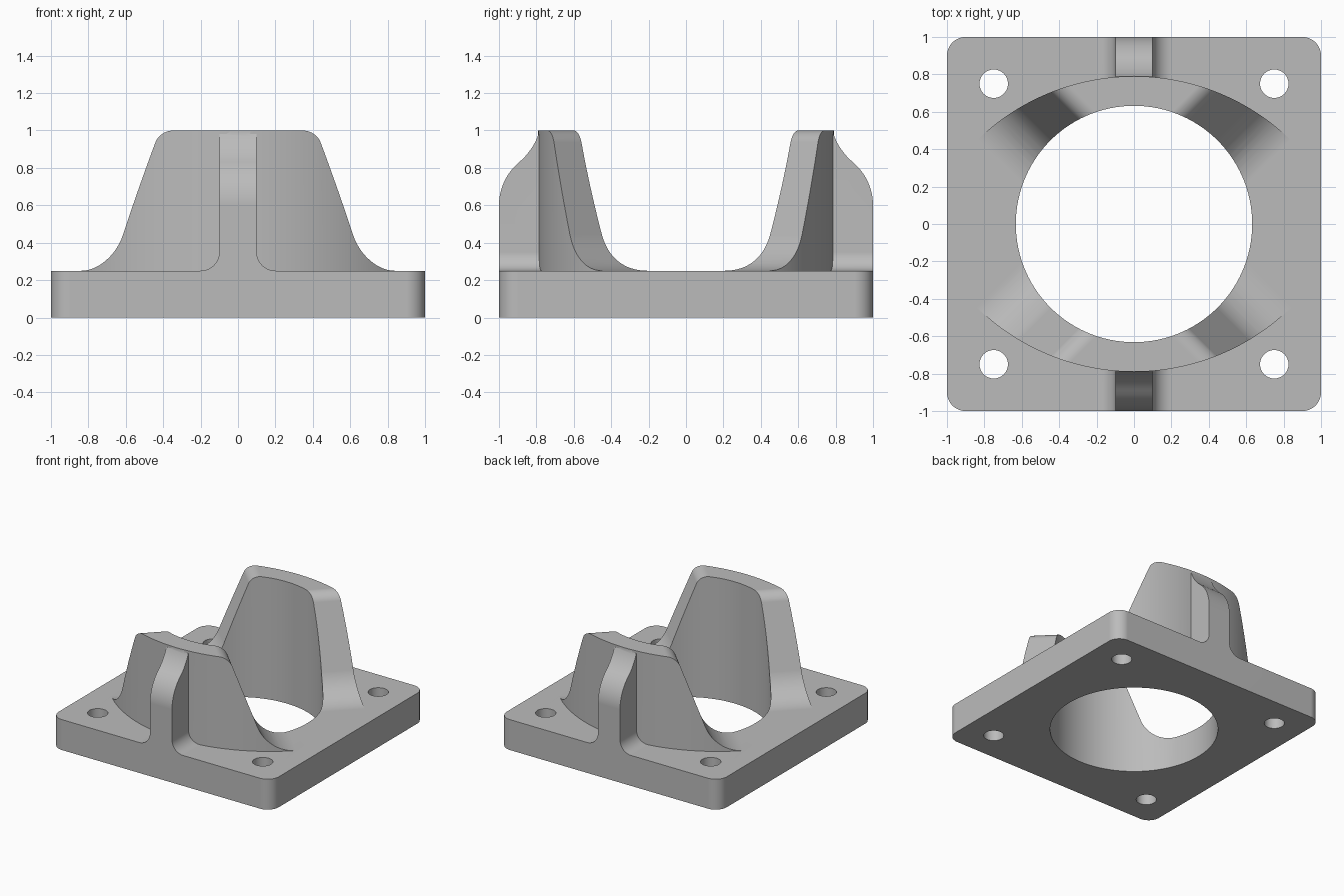
import bpy, bmesh
from math import sin, cos, radians, sqrt
from mathutils import Vector

cube = bpy.data.objects.get("Cube")
if cube:
    bpy.data.objects.remove(cube, do_unlink=True)

grey = bpy.data.materials.new("light grey")
grey.use_nodes = True
colour = (0.5, 0.5, 0.5, 1)
grey.diffuse_color = colour
grey.node_tree.nodes["Principled BSDF"].inputs["Base Color"].default_value = colour


def arc(cx, cy, r, start, end, n=12):
    angles = [radians(start + (end - start) * i / n) for i in range(n + 1)]
    return [(cx + r * cos(a), cy + r * sin(a)) for a in angles]


def mirrored(half):
    """Close a half outline with its mirror image."""
    return half + [(-a, b) for a, b in reversed(half)]


def prism(name, outline, low, high, place):
    """Extrude an outline; place maps (a, b, depth) to x, y, z."""
    bm = bmesh.new()
    ends = [[bm.verts.new(Vector(place(a, b, d))) for a, b in outline] for d in (low, high)]
    for ring in ends:
        bm.faces.new(ring)
    for i in range(len(outline)):
        bm.faces.new((ends[0][i - 1], ends[0][i], ends[1][i], ends[1][i - 1]))
    bmesh.ops.recalc_face_normals(bm, faces=bm.faces)
    mesh = bpy.data.meshes.new(name)
    bm.to_mesh(mesh)
    bm.free()
    mesh.materials.append(grey)
    obj = bpy.data.objects.new(name, mesh)
    bpy.context.collection.objects.link(obj)
    return obj


def combine(target, tool, operation):
    """Apply a boolean and discard the tool."""
    mod = target.modifiers.new("boolean", 'BOOLEAN')
    mod.operation, mod.object, mod.solver = operation, tool, 'EXACT'
    graph = bpy.context.evaluated_depsgraph_get()
    result = bpy.data.meshes.new_from_object(target.evaluated_get(graph))
    target.modifiers.clear()
    target.data = result
    bpy.data.objects.remove(tool, do_unlink=True)


def upright(a, b, d):
    return (a, b, d)


# Plate and central rib share one section, with fillets at the rib foot
section = [(1.2, 0), (1.2, 0.25)] + arc(0.2, 0.35, 0.1, 270, 180) + [(0.1, 1.1)]
body = prism("flanged_bracket", mirrored(section), -1.2, 1.2, lambda a, b, d: (a, d, b))

# Rounded square footprint
square = []
for i, (sx, sy) in enumerate([(1, 1), (-1, 1), (-1, -1), (1, -1)]):
    square += arc(0.9 * sx, 0.9 * sy, 0.1, 90 * i, 90 * i + 90)
combine(body, prism("footprint", square, -0.5, 1.5, upright), 'INTERSECT')

# S-shaped outer slope of the ribs
slope = [(1.3, 1.3), (1.3, 0.6)] + arc(0.7, 0.6, 0.3, 0, 50) + arc(1.118, 1.098, 0.35, 230, 199.7)
combine(body, prism("rib_slope", mirrored(slope), -0.5, 0.5, lambda a, b, d: (d, a, b)), 'DIFFERENCE')

# Curved walls, their ends cut by filleted slopes running along the diagonals
end_cut = ([(-3, 1.3), (-3, 0.2), (-0.3, 0.249)] + arc(-0.276, 0.55, 0.3, 270, 339)
           + arc(0.28, 0.9, 0.1, 159, 90) + [(0.28, 1.3)])
for sy in (1, -1):
    plan = [(0.95, 0)] + arc(0, -0.41, 1.2, 38, 142, 64) + [(-0.95, 0)]
    wall = prism("wall", plan, 0.1, 1, lambda a, b, d: (a, sy * b, d))
    for sx in (1, -1):
        cutter = prism("wall_end", end_cut, -3, 3, lambda u, z, d: (
            sx * (d - u) / sqrt(2), sy * (d + u) / sqrt(2), z))
        combine(wall, cutter, 'DIFFERENCE')
    combine(body, wall, 'UNION')

# Central bore and bolt holes
combine(body, prism("bore", arc(0, 0, 0.632, 0, 357, 119), -0.5, 1.5, upright), 'DIFFERENCE')
for sx in (1, -1):
    for sy in (1, -1):
        hole = arc(0.75 * sx, 0.75 * sy, 0.076, 0, 350, 35)
        combine(body, prism("bolt_hole", hole, -0.5, 0.6, upright), 'DIFFERENCE')

# Smooth curves with crisp edges
bpy.ops.object.select_all(action='DESELECT')
body.select_set(True)
bpy.context.view_layer.objects.active = body
bpy.ops.object.shade_smooth_by_angle(angle=radians(25))
weighted = body.modifiers.new("even_shading", 'WEIGHTED_NORMAL')
weighted.keep_sharp = True
